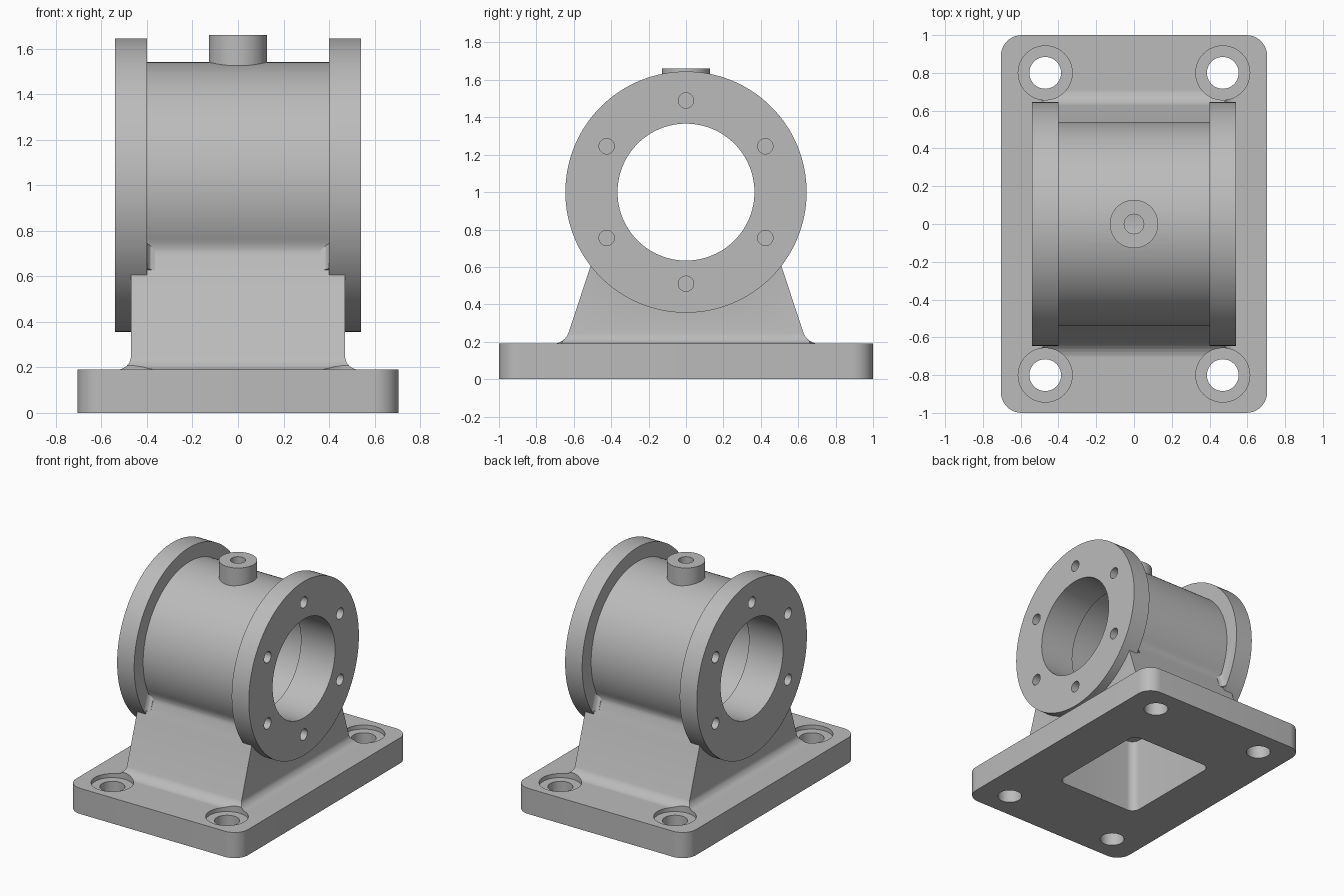
import bpy, bmesh, math
from mathutils import Matrix

cube = bpy.data.objects.get("Cube")
if cube:
    bpy.data.objects.remove(cube, do_unlink=True)

metal = bpy.data.materials.new("cast grey metal")
metal.use_nodes = True
GREY = (0.5, 0.5, 0.5, 1)
metal.diffuse_color = GREY
metal.node_tree.nodes["Principled BSDF"].inputs["Base Color"].default_value = GREY

AXIS_Z = 1.0          # height of the bore axis
SIGNS = (-1, 1)


def finish(bm, name):
    bmesh.ops.recalc_face_normals(bm, faces=bm.faces[:])
    mesh = bpy.data.meshes.new(name)
    bm.to_mesh(mesh)
    bm.free()
    mesh.materials.append(metal)
    ob = bpy.data.objects.new(name, mesh)
    bpy.context.collection.objects.link(ob)
    return ob


def cylinder(name, radius, start, end, a=0, b=0, axis="Z", sides=96):
    """Cylinder from start to end; a, b place it across its axis."""
    bm = bmesh.new()
    bmesh.ops.create_cone(bm, cap_ends=True, segments=sides, radius1=radius,
                          radius2=radius, depth=end - start)
    mid = (start + end) / 2
    if axis == "X":
        m = Matrix.Translation((mid, a, b)) @ Matrix.Rotation(math.pi / 2, 4, "Y")
    else:
        m = Matrix.Translation((a, b, mid))
    bm.transform(m)
    return finish(bm, name)


def rounded_block(name, hx, hy, z0, z1, radius):
    bm = bmesh.new()
    bmesh.ops.create_cube(bm, size=2)
    for v in bm.verts:
        v.co = (v.co.x * hx, v.co.y * hy, z1 if v.co.z > 0 else z0)
    upright = [e for e in bm.edges
               if abs(e.verts[0].co.z - e.verts[1].co.z) > 0.01]
    bmesh.ops.bevel(bm, geom=upright, offset=radius, segments=10,
                    profile=0.5, affect="EDGES")
    return finish(bm, name)


def loft(name, rings):
    """Closed solid through rings of points."""
    bm = bmesh.new()
    loops = [[bm.verts.new(p) for p in ring] for ring in rings]
    n = len(loops[0])
    for low, high in zip(loops, loops[1:]):
        for i in range(n):
            j = (i + 1) % n
            bm.faces.new((low[i], low[j], high[j], high[i]))
    bm.faces.new(loops[0])
    bm.faces.new(loops[-1])
    return finish(bm, name)


def boolean(target, tool, operation):
    mod = target.modifiers.new(tool.name, "BOOLEAN")
    mod.operation = operation
    mod.solver = "EXACT"
    mod.object = tool
    bpy.context.view_layer.objects.active = target
    bpy.ops.object.modifier_apply(modifier=mod.name)
    bpy.data.objects.remove(tool, do_unlink=True)


# Base plate, which the other castings are joined to
housing = rounded_block("bearing_housing", 0.705, 1.0, 0, 0.19, 0.11)

# Sloping pedestal with a fillet at its foot and another against the barrel
levels = [(0.53, 0.70, 0.15), (0.53, 0.70, 0.19)]
for i in range(1, 7):
    t = math.radians(i * 14)
    r = 0.06
    z = 0.19 + r * (1 - math.cos(t))
    levels.append((0.53 - r * math.sin(t),
                   0.705 - r * math.sin(t) - 0.3 * (z - 0.19), z))
levels += [(0.47, 0.512, 0.6), (0.47, 0.477, 0.69)]
for t in (0.25, 0.5, 0.75, 1):
    p, q, s = (1 - t) ** 2, 2 * t * (1 - t), t * t
    levels.append((0.47, 0.477 * p + 0.462 * q + 0.49 * s,
                   0.69 * p + 0.732 * q + 0.775 * s))
levels.append((0.47, 0.3, 0.9))
pedestal = loft("pedestal", [[(-x, -y, z), (x, -y, z), (x, y, z), (-x, y, z)]
                             for x, y, z in levels])
boolean(housing, pedestal, "UNION")

# Barrel, end flanges and oil boss
boolean(housing, cylinder("barrel", 0.54, -0.47, 0.47, 0, AXIS_Z, "X", 128), "UNION")
for s in SIGNS:
    lo, hi = sorted((s * 0.40, s * 0.54))
    boolean(housing, cylinder("flange", 0.645, lo, hi, 0, AXIS_Z, "X", 128), "UNION")
boolean(housing, cylinder("oil_boss", 0.128, 1.4, 1.66, sides=64), "UNION")

# Small fillets where the pedestal meets the inner flange faces
for sx in SIGNS:
    for sy in SIGNS:
        rings = []
        for y, z in ((0.502, 0.627), (0.465, 0.735)):
            ring = []
            for x, out in ((0.42, -0.03), (0.365, -0.03), (0.365, 0),
                           (0.385, 0.007), (0.395, 0.018), (0.40, 0.032),
                           (0.42, 0.032)):
                ring.append((sx * x, sy * (y + out * 0.947), z + out * 0.32))
            rings.append(ring)
        boolean(housing, loft("flange_fillet", rings), "UNION")

# Stepped bore, oil hole and hollow underside
boolean(housing, cylinder("bore", 0.366, -0.7, 0.7, 0, AXIS_Z, "X", 128), "DIFFERENCE")
boolean(housing, cylinder("bore_relief", 0.39, -0.26, 0.26, 0, AXIS_Z, "X", 128), "DIFFERENCE")
boolean(housing, cylinder("oil_hole", 0.052, 1.2, 1.8, sides=32), "DIFFERENCE")
boolean(housing, rounded_block("underside_pocket", 0.345, 0.415, -0.1, 0.56, 0.06), "DIFFERENCE")

# Ring of bolt holes in each flange
for s in SIGNS:
    lo, hi = sorted((s * 0.33, s * 0.7))
    for k in range(6):
        a = math.radians(30 + 60 * k)
        hole = cylinder("bolt_hole", 0.041, lo, hi, 0.49 * math.cos(a),
                        AXIS_Z + 0.49 * math.sin(a), "X", 32)
        boolean(housing, hole, "DIFFERENCE")

# Counterbored mounting holes in the base
for sx in SIGNS:
    for sy in SIGNS:
        for name, r, z in (("counterbore", 0.143, 0.16), ("mount_hole", 0.084, -0.1)):
            boolean(housing, cylinder(name, r, z, 0.3, sx * 0.47, sy * 0.8, sides=64),
                    "DIFFERENCE")

# Smooth curved faces, crisp edges
bpy.ops.object.select_all(action="DESELECT")
housing.select_set(True)
bpy.context.view_layer.objects.active = housing
bpy.ops.object.shade_smooth_by_angle(angle=math.radians(25))
